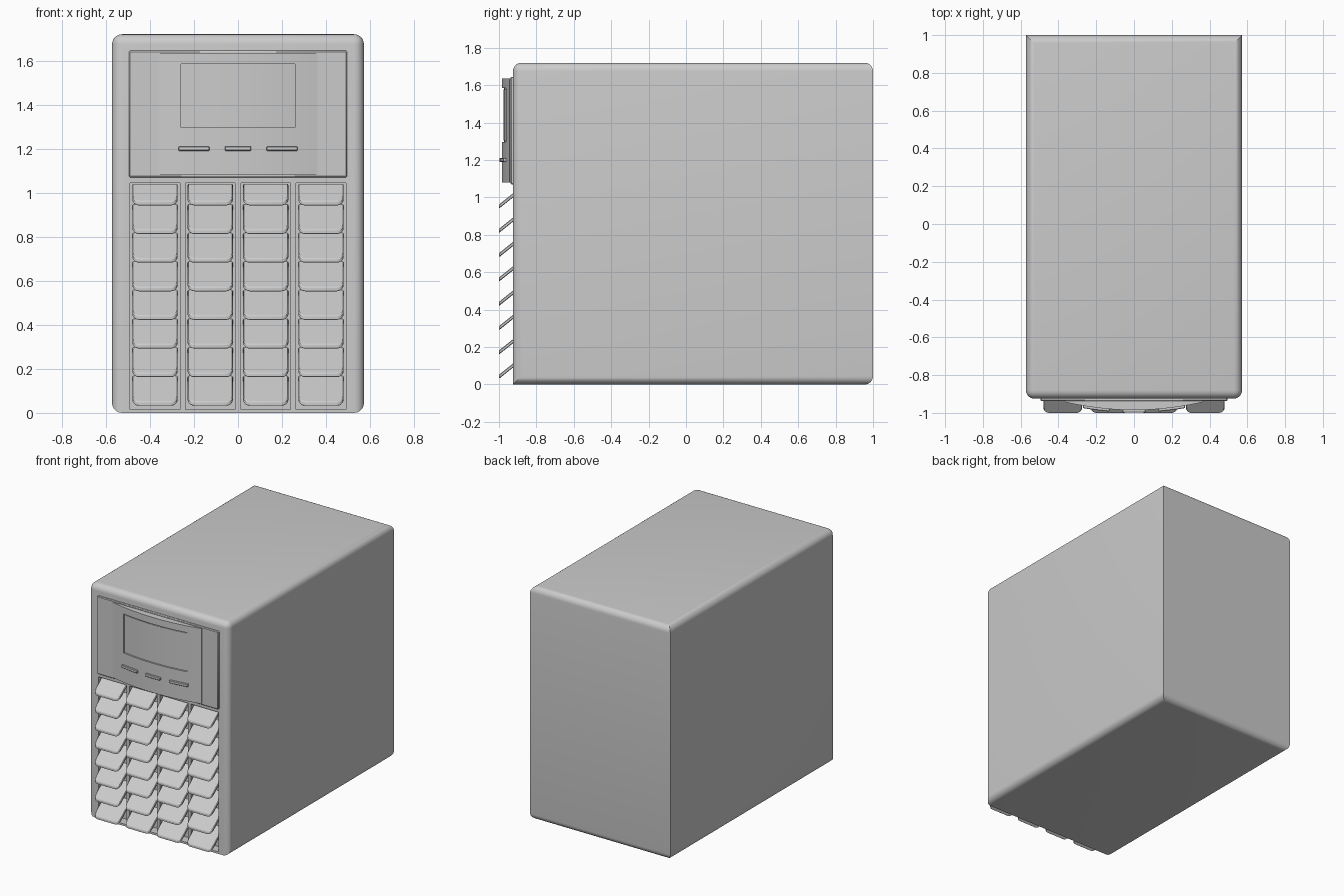
import bpy, bmesh, math
from mathutils import Vector

if "Cube" in bpy.data.objects:
    bpy.data.objects.remove(bpy.data.objects["Cube"])


def add_object(name, bm, bevel=0, smooth=True):
    bmesh.ops.recalc_face_normals(bm, faces=bm.faces)
    mesh = bpy.data.meshes.new(name)
    bm.to_mesh(mesh)
    bm.free()
    ob = bpy.data.objects.new(name, mesh)
    bpy.context.collection.objects.link(ob)
    if bevel:
        mod = ob.modifiers.new("edge", 'BEVEL')
        mod.width, mod.segments, mod.limit_method = bevel, 1, 'ANGLE'
        mod.angle_limit = math.radians(40)
    if smooth:
        smooth_object(ob)
    return ob


def smooth_object(ob):
    bpy.ops.object.select_all(action='DESELECT')
    ob.select_set(True)
    bpy.context.view_layer.objects.active = ob
    bpy.ops.object.shade_smooth_by_angle(angle=math.radians(30))


def box(bm, x0, x1, y0, y1, z0, z1):
    geo = bmesh.ops.create_cube(bm, size=1)
    for v in geo['verts']:
        v.co = Vector((x0 if v.co.x < 0 else x1,
                       y0 if v.co.y < 0 else y1,
                       z0 if v.co.z < 0 else z1))


def extrude(bm, outline, offset):
    """Closed prism: outline points copied by a constant offset."""
    a = [bm.verts.new(p) for p in outline]
    b = [bm.verts.new(Vector(p) + Vector(offset)) for p in outline]
    bm.faces.new(a)
    bm.faces.new(b[::-1])
    for i in range(len(a)):
        j = (i + 1) % len(a)
        bm.faces.new((a[i], a[j], b[j], b[i]))


def bow(x):
    return -0.985 + 0.042 * (x / 0.362) ** 2


def bowed_block(bm, x0, x1, z0, z1, front, back, n=20):
    """Block whose front follows the bowed face of the display."""
    xs = [x0 + (x1 - x0) * i / n for i in range(n + 1)]
    pts = [(x, bow(x) + front, z0) for x in xs]
    pts += [(x1, back, z0), (x0, back, z0)]
    extrude(bm, pts, (0, 0, z1 - z0))


def cut(ob, cutter):
    mod = ob.modifiers.new("cut", 'BOOLEAN')
    mod.operation, mod.solver, mod.object = 'DIFFERENCE', 'EXACT', cutter
    cutter.hide_render = True
    bpy.context.view_layer.objects.active = ob
    bpy.ops.object.modifier_apply(modifier=mod.name)
    bpy.data.objects.remove(cutter)
    smooth_object(ob)


FRONT, RECESS = -0.925, -0.855
COLUMNS = (-0.377, -0.126, 0.126, 0.377)

# cabinet: rounded except the rear uprights and the bottom front edge
bm = bmesh.new()
box(bm, -0.572, 0.572, FRONT, 1.0, 0, 1.72)
rounded = []
for e in bm.edges:
    d = e.verts[1].co - e.verts[0].co
    m = (e.verts[0].co + e.verts[1].co) / 2
    rear_upright = abs(d.z) > 0.1 and m.y > 0
    bottom_front = abs(d.x) > 0.1 and m.y < 0 and m.z < 0.1
    if not (rear_upright or bottom_front):
        rounded.append(e)
bmesh.ops.bevel(bm, geom=rounded, offset=0.045, segments=6, profile=0.5,
                affect='EDGES', clamp_overlap=True)
cabinet = add_object("cabinet", bm)

# four vent openings
bm = bmesh.new()
for cx in COLUMNS:
    box(bm, cx - 0.113, cx + 0.113, -1.1, RECESS, 0.015, 1.045)
cut(cabinet, add_object("vent_cutter", bm, smooth=False))

# sloping vent slats with rounded front corners
SLOPE, THICK, HALF, R = 0.8, 0.022, 0.103, 0.03
for c, cx in enumerate(COLUMNS):
    bm = bmesh.new()
    for row in range(8):
        z0 = 0.03 + 0.13 * row
        end = min(RECESS + 0.002, -1 + (1.043 - THICK - z0) / SLOPE)
        flat = [(-HALF, end)]
        for side in (-1, 1):
            arc = []
            for i in range(5):
                a = math.pi / 2 * i / 4
                arc.append((side * (HALF - R + R * math.cos(a)),
                            -1 + R - R * math.sin(a)))
            flat += arc if side < 0 else arc[::-1]
        flat.append((HALF, end))
        extrude(bm, [(cx + x, y, z0 + (y + 1) * SLOPE) for x, y in flat],
                (0, 0, THICK))
    add_object(f"vent_slats_{c + 1}", bm, bevel=0.004)

# backing plate behind the display
bm = bmesh.new()
box(bm, -0.495, 0.495, -0.938, FRONT + 0.01, 1.07, 1.645)
add_object("display_backing", bm, bevel=0.005)

# bowed display housing with recessed screen
bm = bmesh.new()
bowed_block(bm, -0.362, 0.362, 1.08, 1.635, 0, -0.93)
housing = add_object("display_housing", bm)
bm = bmesh.new()
n = 20
xs = [-0.26 + 0.52 * i / n for i in range(n + 1)]
pts = [(x, bow(x) + 0.012, 1.297) for x in xs] + [(0.26, -1.1, 1.297), (-0.26, -1.1, 1.297)]
extrude(bm, pts, (0, 0, 0.288))
cut(housing, add_object("screen_cutter", bm, smooth=False))

# screen pane
bm = bmesh.new()
bowed_block(bm, -0.252, 0.252, 1.305, 1.577, 0.008, -0.94)
add_object("screen", bm)

# three slim buttons
for i, (x0, x1) in enumerate(((-0.27, -0.13), (-0.06, 0.06), (0.13, 0.27))):
    bm = bmesh.new()
    bowed_block(bm, x0, x1, 1.19, 1.211, -0.013, -0.945, 6)
    add_object(f"button_{i + 1}", bm, bevel=0.003)
